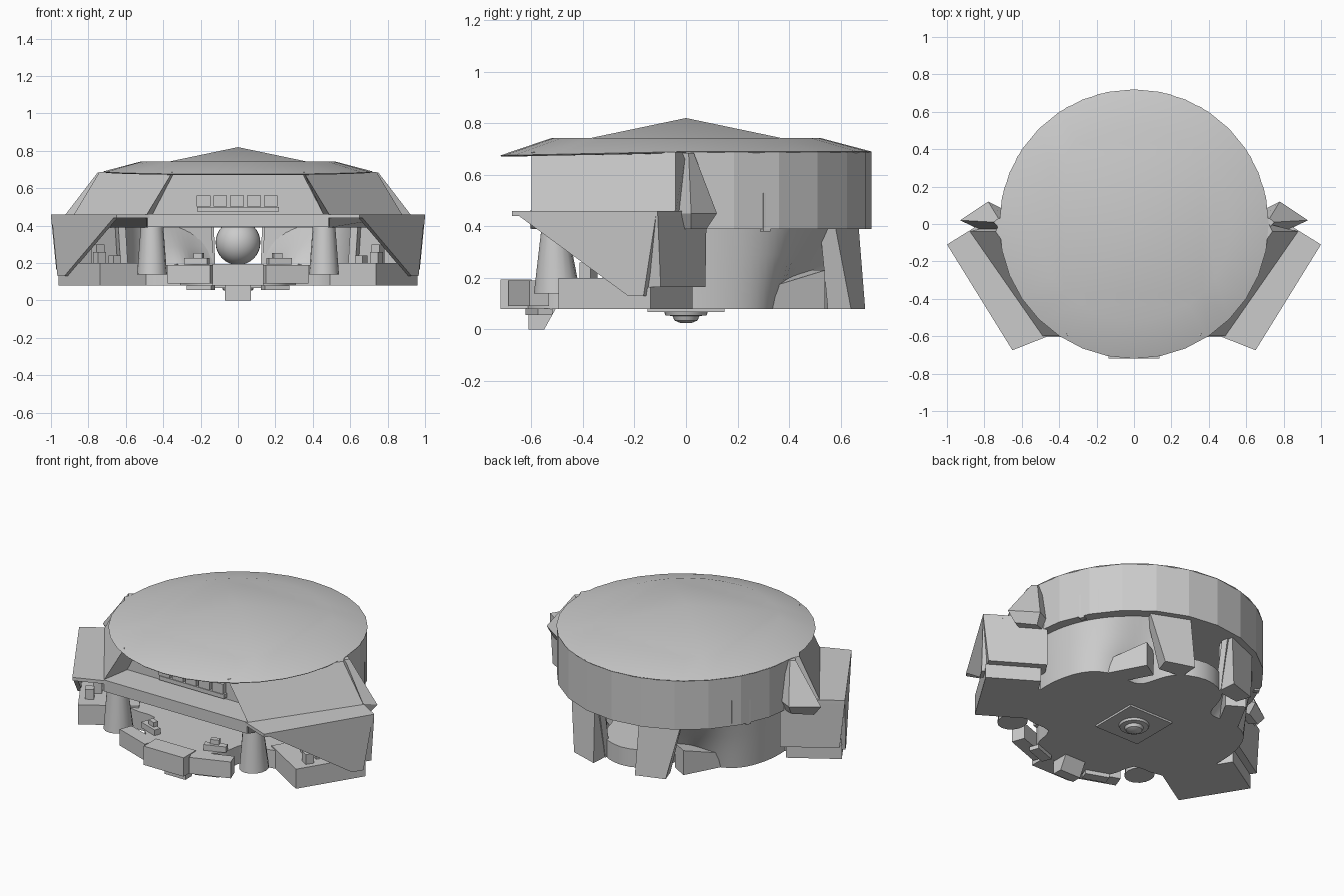
import bpy, bmesh
from math import sin, cos, pi, radians, exp
from mathutils import Vector

if "Cube" in bpy.data.objects:
    bpy.data.objects.remove(bpy.data.objects["Cube"])


def mesh(name, verts, faces, smooth=None):
    bm = bmesh.new()
    vs = [bm.verts.new(v) for v in verts]
    for f in faces:
        bm.faces.new([vs[i] for i in f])
    bmesh.ops.recalc_face_normals(bm, faces=bm.faces)
    me = bpy.data.meshes.new(name)
    bm.to_mesh(me)
    bm.free()
    ob = bpy.data.objects.new(name, me)
    bpy.context.collection.objects.link(ob)
    if smooth:
        bpy.context.view_layer.objects.active = ob
        ob.select_set(True)
        bpy.ops.object.shade_smooth_by_angle(angle=radians(smooth))
        ob.select_set(False)
    return ob


def loft(name, rings, smooth=None):
    """Closed solid through equal-length rings of 3D points."""
    n = len(rings[0])
    verts = [p for r in rings for p in r]
    faces = [(k * n + i, k * n + (i + 1) % n, (k + 1) * n + (i + 1) % n, (k + 1) * n + i)
             for k in range(len(rings) - 1) for i in range(n)]
    faces += [tuple(range(n)), tuple(range(len(verts) - n, len(verts)))]
    return mesh(name, verts, faces, smooth)


def prism(name, pts, z0, z1, top=None, smooth=None):
    return loft(name, [[(x, y, z0) for x, y in pts], [(x, y, z1) for x, y in (top or pts)]], smooth)


def box(name, c, size, rot=0):
    hx, hy = size[0] / 2, size[1] / 2
    pts = [(c[0] + x * cos(rot) - y * sin(rot), c[1] + x * sin(rot) + y * cos(rot))
           for x, y in ((-hx, -hy), (hx, -hy), (hx, hy), (-hx, hy))]
    return prism(name, pts, c[2] - size[2] / 2, c[2] + size[2] / 2)


def arc(r, a0, a1, n):
    """Arc points; r is a number or a function of the angle in degrees."""
    f = r if callable(r) else lambda a: r
    angles = [a0 + (a1 - a0) * i / n for i in range(n + 1)]
    return [(f(a) * cos(radians(a)), f(a) * sin(radians(a))) for a in angles]


def flip(pts, s):
    return [(p[0] * s, *p[1:]) for p in pts]


# Roof: faceted peak, flat shoulder, sloping brim
N = 32
def ring(r, z, zf):
    return [(r * cos(2 * pi * i / N), r * sin(2 * pi * i / N),
             z + (zf - z) * max(0, -sin(2 * pi * i / N))) for i in range(N)]
verts = ring(0.715, 0.685, 0.67) + ring(0.72, 0.69, 0.675) + ring(0.52, 0.743, 0.743) + [(0, 0, 0.82)]
faces = [tuple(range(N))]
for k in (0, N):
    faces += [(k + i, k + (i + 1) % N, k + N + (i + 1) % N, k + N + i) for i in range(N)]
diag = [2 * N + j for j in (4, 12, 20, 28)]
for q in range(4):
    faces.append((diag[q], diag[(q + 1) % 4], 3 * N))
    faces.append(tuple(2 * N + (4 + 8 * q + j) % N for j in range(9)))
mesh("disc_roof", verts, faces, 25)

# Upper storey: faceted drum at the back, recessed front, splayed shoulders above the wings
back = arc(0.72, 0, 180, 12)
def storey(side, corner, inner):
    return back + [(-side, -0.04), (-corner, -0.6), (-inner, -0.42),
                   (inner, -0.42), (corner, -0.6), (side, -0.04)]
loft("upper_storey", [[(x, y, z) for x, y in pts] for pts, z in (
    (storey(0.7, 0.49, 0.46), 0.39), (storey(0.88, 0.49, 0.46), 0.455), (storey(0.74, 0.35, 0.34), 0.688))])
box("front_ledge", (0, -0.505, 0.427), (0.97, 0.2, 0.07))
box("sign_rail", (0, -0.435, 0.487), (0.44, 0.03, 0.025))
for i in range(5):
    box("sign_tile", (-0.185 + i * 0.09, -0.435, 0.532), (0.074, 0.03, 0.06))

# Base floor: a disc with four rounded bites, behind a low front counter
def lobed(a):
    a = 90 - abs(((a + 90) % 360) - 180)          # mirror left and right
    return 0.63 - 0.2 * exp(-((a - 54) / 17) ** 2) - 0.15 * exp(-((a + 50) / 12) ** 2)
prism("base_floor", arc(lobed, 0, 355, 71), 0.08, 0.19, None, 30)
box("front_panel", (0, -0.66, 0.137), (0.27, 0.12, 0.115))
for s in (-1, 1):
    box("front_side_panel", (s * 0.25, -0.61, 0.14), (0.24, 0.08, 0.1), s * radians(20))
    box("counter_block", (s * 0.22, -0.53, 0.21), (0.13, 0.04, 0.035), s * radians(20))
    box("counter_screen", (s * 0.21, -0.52, 0.235), (0.05, 0.03, 0.04), s * radians(20))
    box("under_foot", (s * 0.2, -0.57, 0.068), (0.14, 0.06, 0.025), s * radians(20))
prism("front_step", [(-0.07, -0.61), (0.07, -0.61), (0.07, -0.55), (-0.07, -0.55)], 0, 0.09,
      [(-0.07, -0.61), (0.07, -0.61), (0.07, -0.5), (-0.07, -0.5)])

# Central sphere
bm = bmesh.new()
bmesh.ops.create_uvsphere(bm, u_segments=32, v_segments=16, radius=0.12)
bmesh.ops.translate(bm, verts=bm.verts, vec=(0, 0, 0.31))
me = bpy.data.meshes.new("central_sphere")
bm.to_mesh(me)
bm.free()
me.polygons.foreach_set("use_smooth", [True] * len(me.polygons))
bpy.context.collection.objects.link(bpy.data.objects.new("central_sphere", me))

# Underside plate and dome
box("underside_plate", (0, 0, 0.075), (0.3, 0.3, 0.014))
dome = [(0.085, 0.07), (0.08, 0.055), (0.052, 0.052), (0.045, 0.035), (0.022, 0.025)]
loft("underside_dome", [[(r * cos(i * pi / 12), r * sin(i * pi / 12), z) for i in range(24)]
                        for r, z in dome], 40)

# Wing frame: t runs backwards along the outer edge, n runs inwards
A, D, NIN = Vector((0.65, -0.675)), Vector((0.526, 0.85)), Vector((-0.85, 0.526))
def w(t, n):
    p = A + D * t + NIN * n
    return (p.x, p.y)
def wrect(t0, t1, n0, n1):
    return [w(t0, n0), w(t1, n0), w(t1, n1), w(t0, n1)]

for s in (-1, 1):
    # Curved side wall following the lobed floor and flaring out to the drum
    outer, inner = lambda a: lobed(a) + 0.01, lambda a: lobed(a) - 0.03
    rings = []
    for f, z in ((0, 0.08), (0.3, 0.18), (0.65, 0.29), (1, 0.4)):
        rings.append([(s * x, y, z) for x, y in
                      arc(lambda a: outer(a) * (1 - f) + 0.66 * f, 78, -14, 30) +
                      arc(lambda a: inner(a) * (1 - f) + 0.62 * f, -14, 78, 30)])
    loft("side_wall", rings, 35)

    # Rear leg and slanted buttress
    leg0 = [(0.14, 0.695), (0.31, 0.64), (0.28, 0.55), (0.13, 0.57)]
    leg1 = [(0.15, 0.67), (0.37, 0.58), (0.34, 0.52), (0.14, 0.57)]
    prism("rear_leg", flip(leg0, s), 0.08, 0.395, flip(leg1, s))
    loft("rear_buttress", [[(s * x, y, z) for x, y, z in
                            ((bx, by, 0.08), (bx - 0.1, by - 0.06, 0.08),
                             (bx - 0.1, by - 0.06, h), (bx, by, h))]
                           for bx, by, h in ((0.57, 0.15, 0.11), (0.36, 0.54, 0.23))])

    # Tapered front pillar
    def oval(cx, cy, rx, ry):
        return [(s * (cx + rx * cos(i * pi / 8)), cy + ry * sin(i * pi / 8)) for i in range(16)]
    prism("front_pillar", oval(0.46, -0.5, 0.08, 0.09), 0.14, 0.4, oval(0.46, -0.51, 0.06, 0.05), 40)

    # Wing canopy, rear housing, lower block and outer gusset
    canopy = [w(0, 0), w(0.665, 0), w(0.665, 0.2), (0.45, -0.55), (0.46, -0.6)]
    prism("wing_canopy", flip(canopy, s), 0.44, 0.46)
    prism("wing_rear_housing", flip(wrect(0.53, 0.66, 0.03, 0.36), s), 0.165, 0.445,
          flip(wrect(0.53, 0.665, 0, 0.36), s))
    prism("wing_lower_block", flip(wrect(0.2, 0.53, 0.02, 0.36), s), 0.08, 0.2)
    prism("wing_rear_block", flip(wrect(0.53, 0.62, 0.02, 0.33), s), 0.08, 0.165)
    side = [(0, 0.46), (0.66, 0.46), (0.6, 0.13), (0.53, 0.13)]
    loft("wing_gusset", [flip([(*w(t, n), z) for t, z in side], s) for n in (0, 0.025)])

    # Equipment on the lower block
    for t, n, h in ((0.3, 0.08, 0.06), (0.38, 0.12, 0.1), (0.34, 0.2, 0.04)):
        x, y = w(t, n)
        box("wing_equipment", (s * x, y, 0.2 + h / 2), (0.05, 0.05, h), s * radians(58))

    # Swept fin behind the wing
    base = [(0.93, 0.02), (0.78, 0.12), (0.66, 0.06), (0.64, -0.12)]
    apex = [(0.75, 0.01), (0.725, 0.03), (0.68, 0.03), (0.64, -0.12)]
    under = [(0.88, 0.02), (0.77, 0.08), (0.66, 0.04), (0.64, -0.1)]
    loft("wing_fin", [flip([(x, y, z) for x, y in pts], s)
                      for pts, z in ((under, 0.39), (base, 0.45), (apex, 0.685))])

    # Drum wall plates
    for a, zc, h in ((26, 0.455, 0.15), (33, 0.475, 0.14)):
        box("drum_plate", (s * 0.7 * cos(radians(a)), 0.7 * sin(radians(a)), zc),
            (0.03, 0.03, h), s * radians(a))
